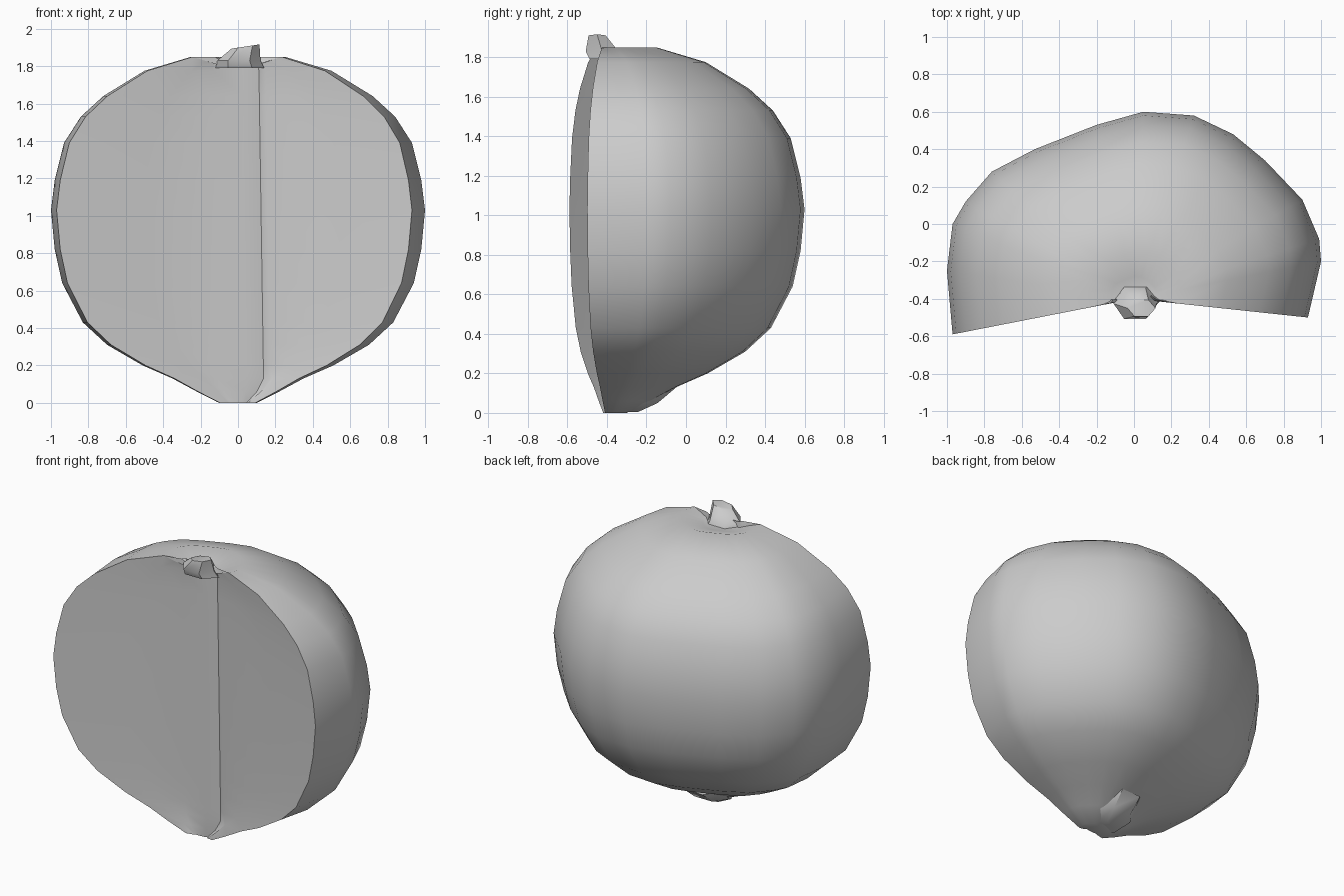
import bpy
import bmesh
import math

cube = bpy.data.objects.get("Cube")
if cube:
    bpy.data.objects.remove(cube, do_unlink=True)

grey = bpy.data.materials.new("plain_grey")
grey.use_nodes = True
colour = (0.6, 0.6, 0.6, 1)
grey.diffuse_color = colour
grey.node_tree.nodes["Principled BSDF"].inputs["Base Color"].default_value = colour

AXIS_Y = -0.4


def loft(name, rings, angle):
    """Skin a stack of closed rings and cap both ends."""
    bm = bmesh.new()
    loops = [[bm.verts.new(p) for p in ring] for ring in rings]
    for low, high in zip(loops, loops[1:]):
        for i in range(len(low)):
            j = (i + 1) % len(low)
            bm.faces.new((low[i], low[j], high[j], high[i]))
    bm.faces.new(loops[0])
    bm.faces.new(loops[-1])
    bmesh.ops.recalc_face_normals(bm, faces=bm.faces)
    mesh = bpy.data.meshes.new(name)
    bm.to_mesh(mesh)
    bm.free()
    mesh.materials.append(grey)
    obj = bpy.data.objects.new(name, mesh)
    bpy.context.collection.objects.link(obj)
    bpy.ops.object.select_all(action="DESELECT")
    obj.select_set(True)
    bpy.context.view_layer.objects.active = obj
    bpy.ops.object.shade_smooth_by_angle(angle=math.radians(angle))
    return obj


# Fruit half: rounded skin outline, then the cut faces and core at the front
skin = [(-0.97, -0.59), (-1, -0.25), (-0.97, 0), (-0.9, 0.12), (-0.76, 0.28),
        (-0.53, 0.4), (-0.2, 0.53), (0.05, 0.6), (0.32, 0.58), (0.53, 0.48),
        (0.7, 0.34), (0.9, 0.13), (0.99, -0.08), (1, -0.2), (0.93, -0.5)]
right_cut = [(0.55, -0.44)]
core = [(0.16, -0.405), (0.125, -0.38), (0.04, -0.4), (-0.12, -0.405)]
left_cut = [(-0.5, -0.49)]

# Side profile as (radius, height), bottom to top
profile = [(0.1, 0), (0.22, 0.06), (0.35, 0.13), (0.51, 0.2), (0.7, 0.31),
           (0.83, 0.43), (0.94, 0.64), (0.98, 0.82), (1, 1.03), (0.98, 1.19),
           (0.93, 1.39), (0.84, 1.53), (0.72, 1.64), (0.5, 1.775),
           (0.25, 1.85), (0.12, 1.81)]


def scaled(points, s, z, lean=0):
    return [(x * s + lean, AXIS_Y + (y - AXIS_Y) * s, z) for x, y in points]


rings = []
for r, z in profile:
    fit = min(1, r / 0.3)
    lean = 0.015 * (0.9 - z) * fit
    rings.append(scaled(skin, r, z) + scaled(right_cut, r, z)
                 + scaled(core, fit, z, lean) + scaled(left_cut, r, z))
loft("fruit_half", rings, 40)


def hexagon(x, y, z, rx, ry, tilt=0):
    ring = []
    for i in range(6):
        a = math.radians(60 * i)
        dx = rx * math.cos(a)
        ring.append((x + dx, y + ry * math.sin(a), z + tilt * dx))
    return ring


# Stubby tapered stem on top
loft("stem", [hexagon(0.01, -0.41, 1.79, 0.13, 0.09),
              hexagon(0.005, -0.425, 1.83, 0.115, 0.095),
              hexagon(0.04, -0.45, 1.905, 0.075, 0.05, 0.15)], 40)

# Small flattened nub under the fruit
loft("bottom_nub", [hexagon(-0.035, -0.32, 0.005, 0.08, 0.09),
                    hexagon(-0.03, -0.23, 0.05, 0.13, 0.1),
                    hexagon(-0.02, -0.17, 0.13, 0.14, 0.14)], 40)
